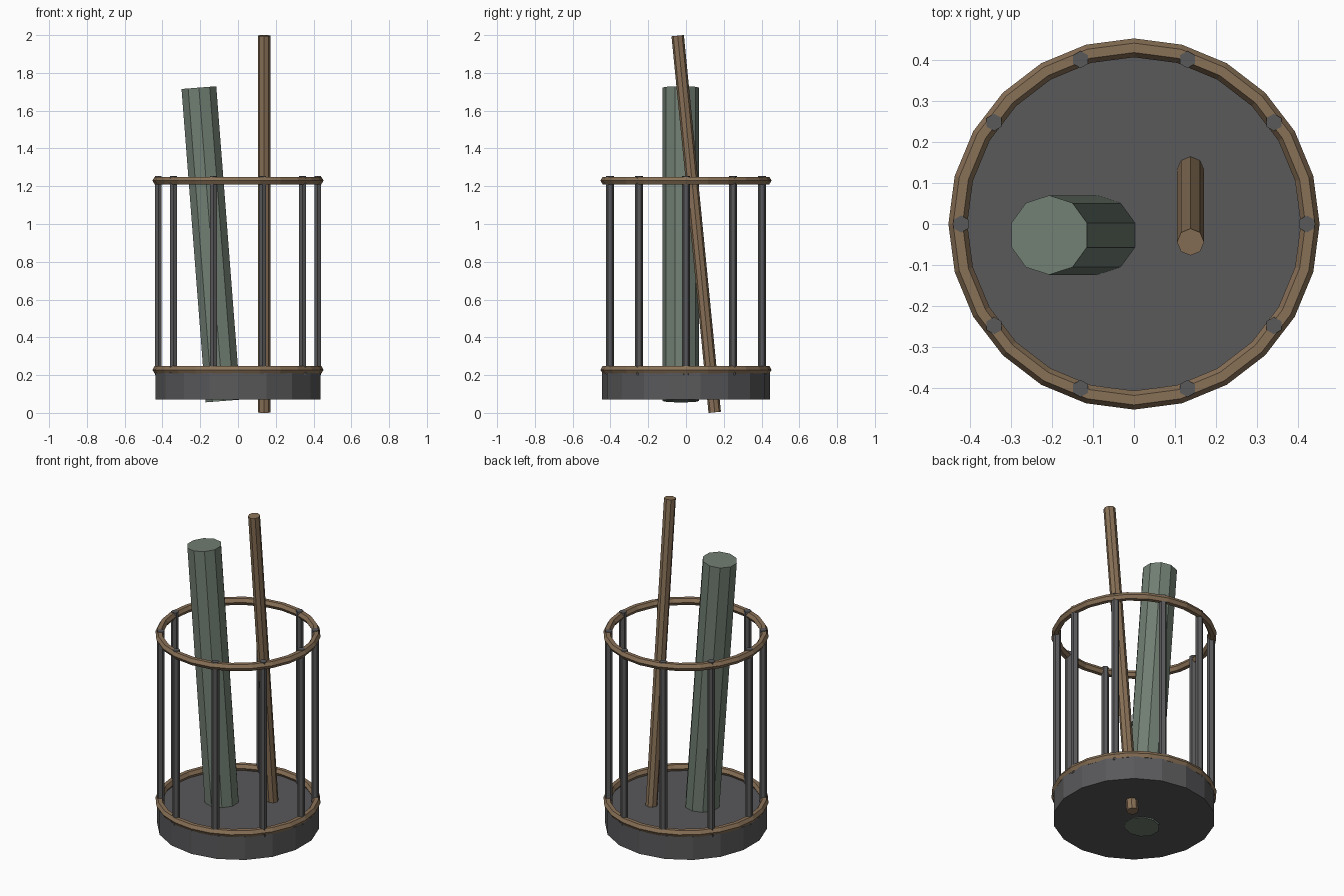
import bpy, math
from mathutils import Vector

if "Cube" in bpy.data.objects:
    bpy.data.objects.remove(bpy.data.objects["Cube"])


def material(name, rgb):
    m = bpy.data.materials.new(name)
    m.diffuse_color = (*rgb, 1)
    m.use_nodes = True
    m.node_tree.nodes["Principled BSDF"].inputs["Base Color"].default_value = m.diffuse_color
    return m


IRON = material("dark_iron", (0.10, 0.10, 0.105))
WOOD = material("brown_wood", (0.25, 0.165, 0.095))
GREEN = material("grey_green", (0.165, 0.21, 0.17))


def rod(name, bottom, top, radius, sides, mat):
    """Flat-faced cylinder running between two points."""
    a, b = Vector(bottom), Vector(top)
    d = b - a
    # tilt about x, then y, so the cross-section keeps its heading
    ry = math.atan2(d.x, d.z)
    rx = math.atan2(-d.y, math.hypot(d.x, d.z))
    bpy.ops.mesh.primitive_cylinder_add(vertices=sides, radius=radius, depth=d.length,
                                        location=(a + b) / 2, rotation=(rx, ry, 0))
    ob = bpy.context.object
    ob.name = name
    ob.data.materials.append(mat)
    return ob


def ring(name, z):
    bpy.ops.mesh.primitive_torus_add(major_segments=24, minor_segments=6, major_radius=0.43,
                                     minor_radius=0.023, location=(0, 0, z))
    ob = bpy.context.object
    ob.name = name
    ob.data.materials.append(WOOD)


# Base drum
rod("base", (0, 0, 0.072), (0, 0, 0.212), 0.444, 18, IRON)

# Upper and lower hoops
ring("lower_hoop", 0.228)
ring("upper_hoop", 1.23)

# Ten upright bars
for i in range(10):
    t = math.tau * i / 10
    x, y = 0.422 * math.cos(t), 0.422 * math.sin(t)
    rod(f"bar_{i + 1}", (x, y, 0.20), (x, y, 1.253), 0.021, 6, IRON)

# Leaning contents, both poking through the base
rod("thick_roll", (-0.079, -0.027, 0.063), (-0.207, -0.027, 1.722), 0.097, 10, GREEN)
rod("thin_pole", (0.138, 0.152, 0.003), (0.138, -0.044, 1.997), 0.033, 8, WOOD)
